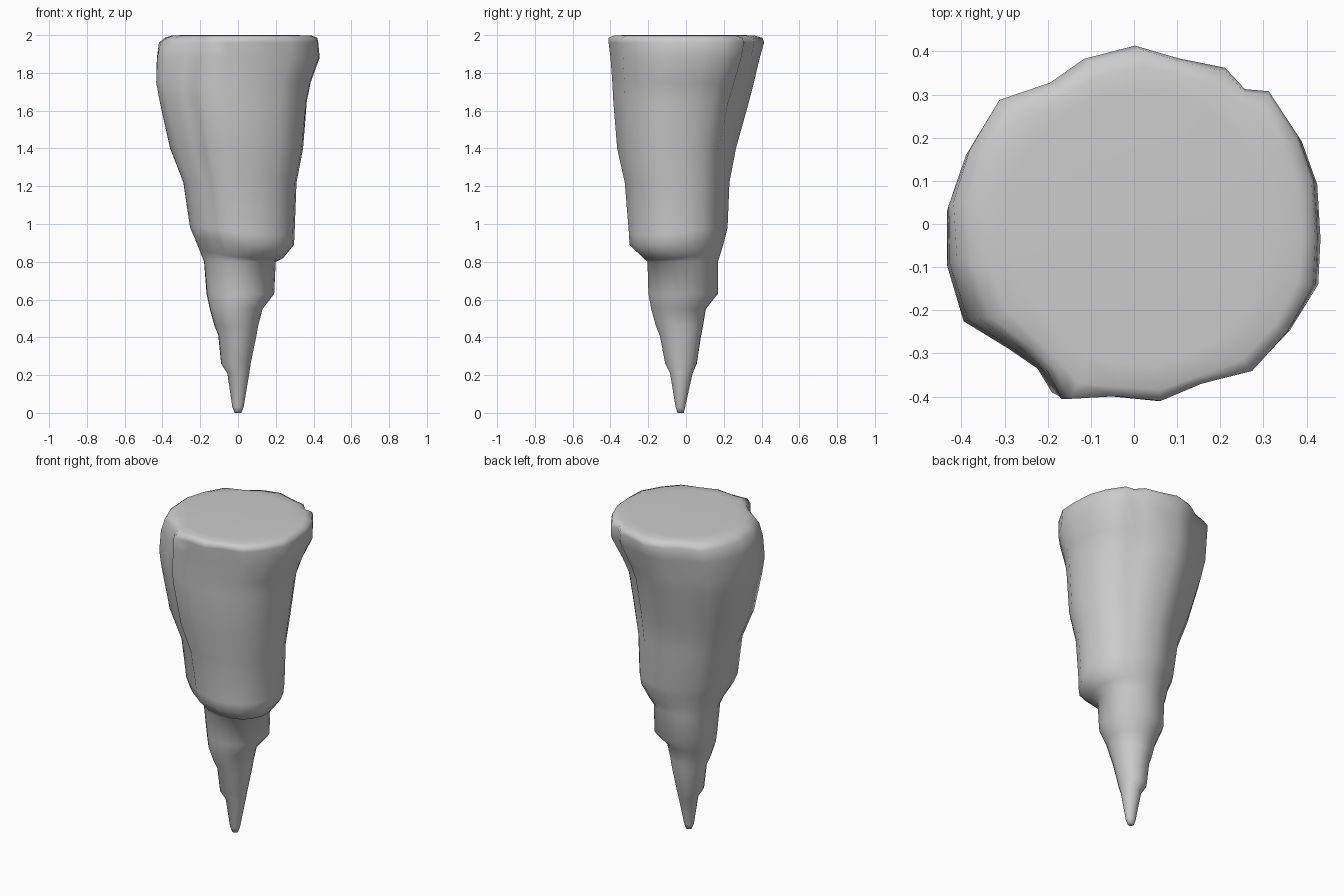
import bpy, bmesh, math

# Lumpy cross-section seen from above (24 sides)
OUTLINE = [(0, .41), (.1, .38), (.21, .355), (.255, .305), (.31, .30), (.38, .2),
           (.42, .1), (.43, -.03), (.425, -.14), (.36, -.25), (.275, -.34), (.15, -.37),
           (.05, -.41), (-.06, -.40), (-.175, -.41), (-.21, -.35), (-.28, -.30), (-.39, -.23),
           (-.43, -.09), (-.43, .05), (-.39, .17), (-.32, .285), (-.2, .325), (-.12, .38)]

# Extents by height: z, x min, x max, y min, y max
ROWS = [(0.00, -.018, .018, -.045, -.012),
        (0.03, -.03, .03, -.055, -.005),
        (0.21, -.057, .06, -.085, .035),
        (0.26, -.09, .067, -.11, .057),
        (0.41, -.105, .098, -.14, .08),
        (0.46, -.125, .107, -.16, .09),
        (0.55, -.15, .13, -.185, .105),
        (0.63, -.167, .192, -.20, .168),
        (0.80, -.18, .20, -.205, .168),
        (0.85, -.20, .24, -.225, .185),
        (0.92, -.225, .297, -.30, .205),
        (0.98, -.25, .30, -.303, .22),
        (1.22, -.29, .31, -.325, .23),
        (1.40, -.36, .345, -.365, .265),
        (1.65, -.415, .365, -.385, .335),
        (1.75, -.433, .385, -.39, .36),
        (1.88, -.43, .432, -.40, .39),
        (1.96, -.42, .425, -.41, .413),
        (1.985, -.39, .42, -.41, .405),
        (1.997, -.355, .39, -.385, .365),
        (2.00, -.30, .31, -.33, .31)]

# Local swellings and hollows: direction in degrees, height, height spread, amount
BUMPS = [(45, 1.55, .16, -.08), (45, 1.90, .08, .03),
         (-145, 2.00, .10, -.06), (-145, 0.98, .15, .06),
         (135, 0.70, .10, .06), (-135, 0.40, .12, -.05)]


def bump(a, z):
    total = 1.0
    for deg, height, spread, amount in BUMPS:
        d = a - math.radians(deg)
        d = math.atan2(math.sin(d), math.cos(d))
        total += amount * math.exp(-(d / .45) ** 2 - ((z - height) / spread) ** 2)
    return total


def make_ring(bm, z, x0, x1, y0, y1):
    """Ring that is round near the tip and the rim, lumpy in between."""
    lump = max(0.0, min(1.0, (z - 0.5) / 1.2))
    if z > 1.99:
        lump = 0.6 if z < 2 else 0.1
    cx, cy = (x0 + x1) / 2, (y0 + y1) / 2
    hx, hy = (x1 - x0) / 2, (y1 - y0) / 2
    ring = []
    for px, py in OUTLINE:
        ux, uy = px / .43, py / .41
        a = math.atan2(uy, ux)
        k = bump(a, z)
        ux = lump * ux + (1 - lump) * math.cos(a)
        uy = lump * uy + (1 - lump) * math.sin(a)
        # the front right ledge hangs lower than the rest
        sag = .04 * math.cos(a + math.pi / 4) if .84 < z < 1 else 0
        ring.append(bm.verts.new((cx + hx * ux * k, cy + hy * uy * k, z - max(sag, 0))))
    return ring


# Icicle-shaped rock: lofted rings with closed ends
bm = bmesh.new()
rings = [make_ring(bm, *row) for row in ROWS]
n = len(OUTLINE)
for low, high in zip(rings, rings[1:]):
    for i in range(n):
        j = (i + 1) % n
        bm.faces.new((low[i], low[j], high[j], high[i]))
bm.faces.new(rings[0])
bm.faces.new(rings[-1])
bmesh.ops.recalc_face_normals(bm, faces=bm.faces[:])
for face in bm.faces:
    face.smooth = True

mesh = bpy.data.meshes.new("hanging_rock_spike")
bm.to_mesh(mesh)
bm.free()
spike = bpy.data.objects.new("hanging_rock_spike", mesh)
bpy.context.collection.objects.link(spike)
